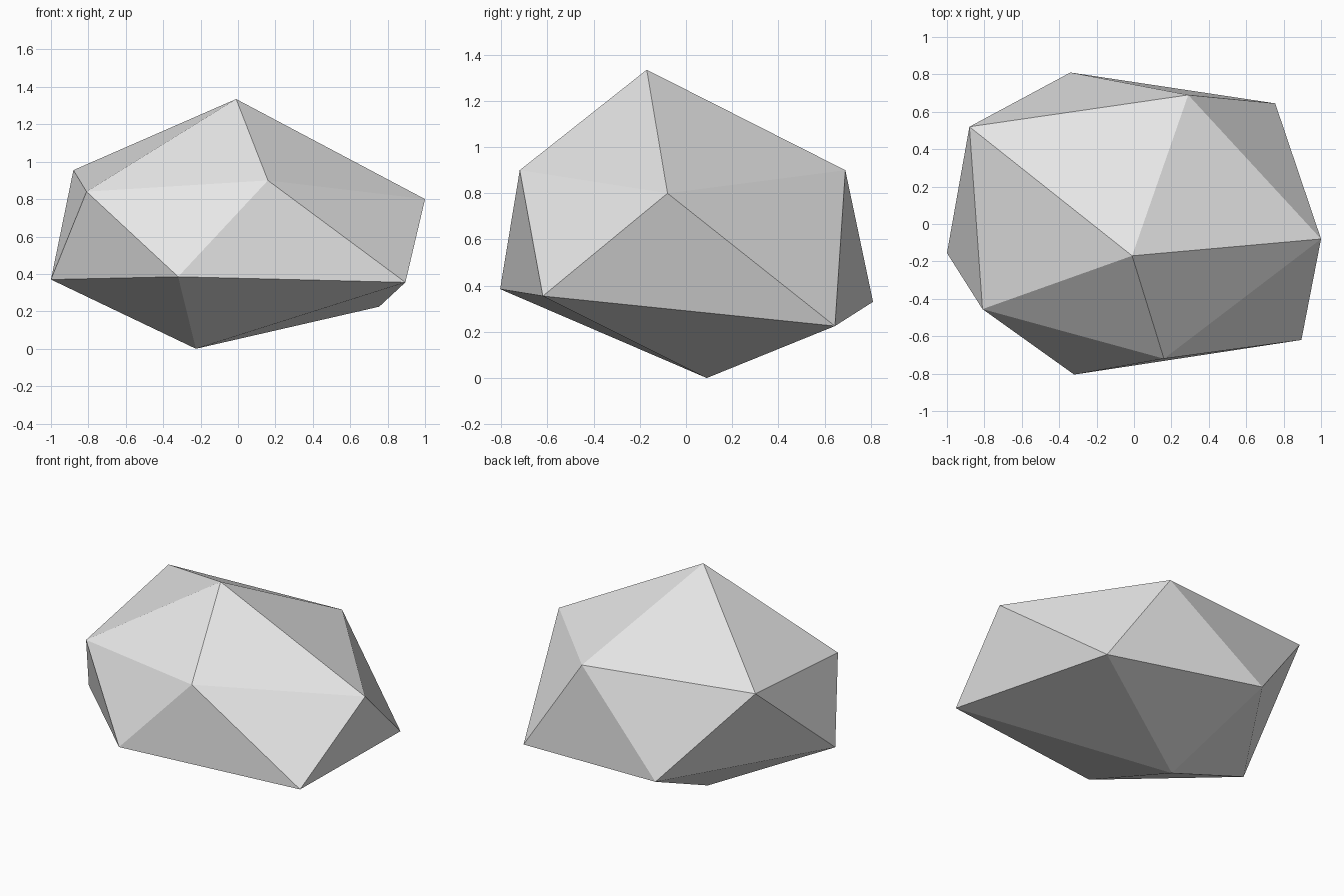
import bpy
import bmesh

if "Cube" in bpy.data.objects:
    bpy.data.objects.remove(bpy.data.objects["Cube"])

# Plain stone colour
stone = bpy.data.materials.new("stone grey")
stone.diffuse_color = (0.8, 0.8, 0.8, 1)
stone.use_nodes = True
stone.node_tree.nodes["Principled BSDF"].inputs["Base Color"].default_value = stone.diffuse_color

# Irregular twenty-sided rock: two poles and two staggered rings of five
top_pole = (-0.01, -0.17, 1.335)
bottom_pole = (-0.225, 0.09, 0.0)
upper_ring = [(0.16, -0.72, 0.90), (1.0, -0.08, 0.80), (0.29, 0.69, 0.90),
              (-0.88, 0.52, 0.955), (-0.81, -0.455, 0.84)]
lower_ring = [(-0.32, -0.805, 0.385), (0.895, -0.62, 0.355), (0.755, 0.645, 0.225),
              (-0.34, 0.81, 0.33), (-1.0, -0.155, 0.37)]

bm = bmesh.new()
top = bm.verts.new(top_pole)
bottom = bm.verts.new(bottom_pole)
upper = [bm.verts.new(p) for p in upper_ring]
lower = [bm.verts.new(p) for p in lower_ring]

# Cap facets and the zigzag band between the rings
for i in range(5):
    j = (i + 1) % 5
    bm.faces.new((top, upper[i], upper[j]))
    bm.faces.new((upper[i], lower[i], lower[j]))
    bm.faces.new((upper[i], lower[j], upper[j]))
    bm.faces.new((bottom, lower[j], lower[i]))
bmesh.ops.recalc_face_normals(bm, faces=bm.faces[:])

mesh = bpy.data.meshes.new("rock")
bm.to_mesh(mesh)
bm.free()
mesh.materials.append(stone)
rock = bpy.data.objects.new("rock", mesh)
bpy.context.collection.objects.link(rock)
